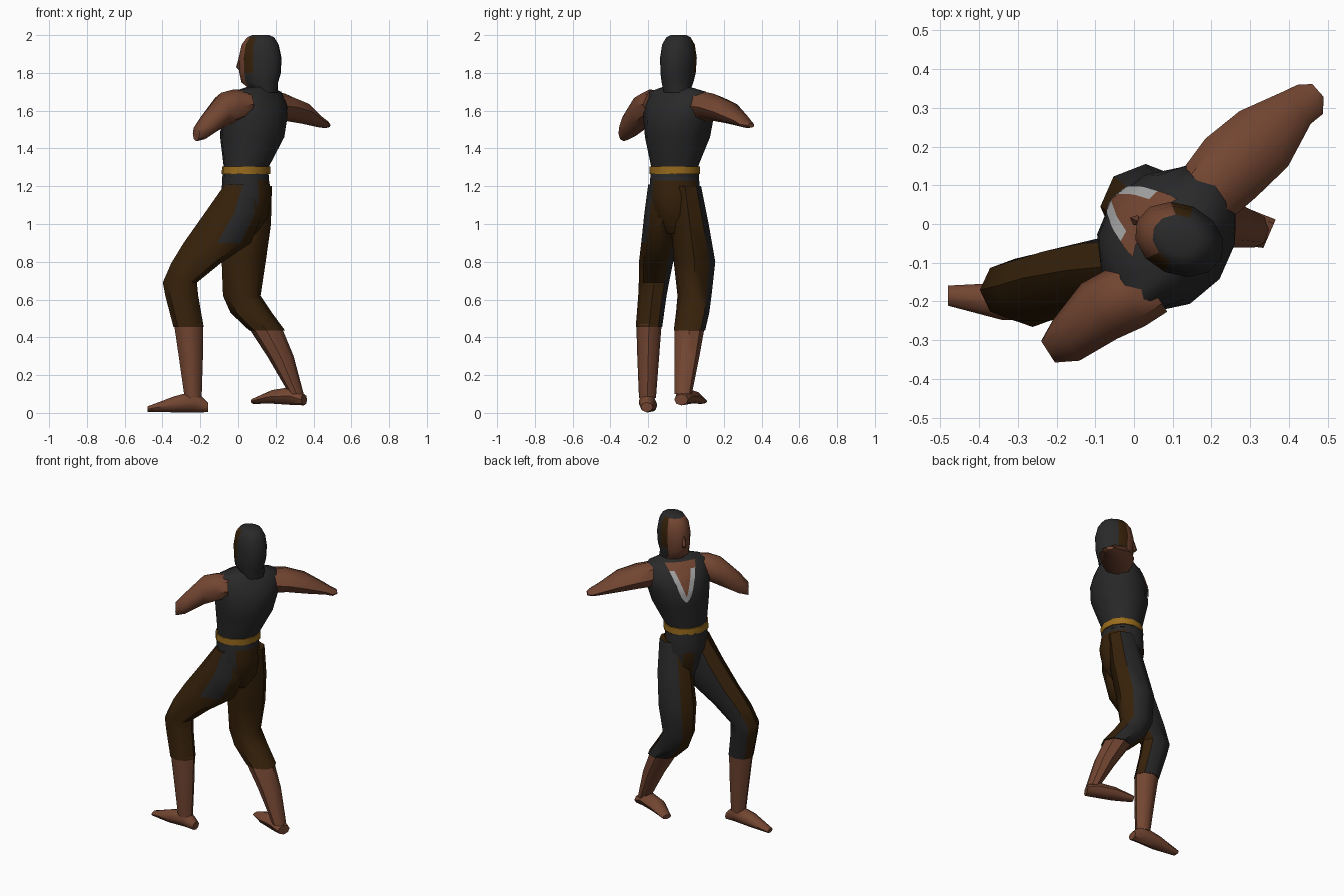
import bpy, math
from mathutils import Vector
from mathutils.bvhtree import BVHTree
import bmesh

# Flat colours
COLOURS = {
    "skin": (0.17, 0.06, 0.031),
    "black_cloth": (0.022, 0.022, 0.023),
    "brown_cloth": (0.036, 0.015, 0.003),
    "gold": (0.32, 0.15, 0.012),
    "silver": (0.36, 0.36, 0.36),
}
NAMES = list(COLOURS)
SKIN, BLACK, BROWN, GOLD, SILVER = range(5)
MATS = []
for key, rgb in COLOURS.items():
    m = bpy.data.materials.new(key)
    m.diffuse_color = (*rgb, 1)
    MATS.append(m)


def finish(name, bm, angle=45, recalc=True):
    if recalc:
        bmesh.ops.recalc_face_normals(bm, faces=bm.faces)
    me = bpy.data.meshes.new(name)
    bm.to_mesh(me)
    bm.free()
    for m in MATS:
        me.materials.append(m)
    me.shade_smooth()
    me.set_sharp_from_angle(angle=math.radians(angle))
    ob = bpy.data.objects.new(name, me)
    bpy.context.collection.objects.link(ob)
    return ob


def loft(name, rings, rule, u=(1, 0, 0), v=(0, 1, 0), n=8):
    """Skin elliptical rings (x, y, z, half_u, half_v); rule(angle, z) gives the colour."""
    u, v = Vector(u).normalized(), Vector(v).normalized()
    if not callable(rule):
        colour = rule
        rule = lambda t, z: colour
    bm = bmesh.new()
    loops = []
    for x, y, z, a, b in rings:
        loops.append([bm.verts.new(Vector((x, y, z))
                      + u * a * math.cos(2 * math.pi * k / n)
                      + v * b * math.sin(2 * math.pi * k / n)) for k in range(n)])
    for i in range(len(loops) - 1):
        zmid = (rings[i][2] + rings[i + 1][2]) / 2
        for k in range(n):
            j = (k + 1) % n
            f = bm.faces.new((loops[i][k], loops[i][j], loops[i + 1][j], loops[i + 1][k]))
            t = (360 * (k + 0.5) / n + 180) % 360 - 180
            f.material_index = rule(t, zmid)
    for ring, end in ((loops[0], rings[0]), (loops[-1], rings[-1])):
        bm.faces.new(ring).material_index = rule(180, end[2])
    return finish(name, bm)


# Torso: sleeveless top, side axis and facing axis are turned
SIDE, FACE = Vector((0.6, 0.8, 0)), Vector((-0.8, 0.6, 0))
torso = loft("torso", [
    (0.04, -0.06, 1.25, 0.13, 0.115), (0.045, -0.06, 1.31, 0.13, 0.12),
    (0.075, -0.045, 1.46, 0.175, 0.17), (0.085, -0.04, 1.56, 0.195, 0.17),
    (0.095, -0.035, 1.63, 0.21, 0.145), (0.1, -0.045, 1.70, 0.18, 0.09),
    (0.11, -0.05, 1.725, 0.08, 0.06)], BLACK, SIDE, FACE, 12)

# Belt and buckle
loft("belt", [(0.042, -0.06, 1.265, 0.138, 0.126), (0.044, -0.06, 1.305, 0.138, 0.127)],
     GOLD, SIDE, FACE, 12)


# Hips: black with brown seat and front triangle
def hip_rule(t, z):
    if z > 1.24:
        return BLACK
    return BROWN if -70 < t < 50 or (130 < t < 160 and z < 1.19) else BLACK


loft("hips", [
    (0.04, -0.06, 1.27, 0.122, 0.128), (0.04, -0.06, 1.23, 0.125, 0.13),
    (0.045, -0.06, 1.15, 0.133, 0.137), (0.045, -0.055, 1.04, 0.115, 0.12),
    (0.04, -0.045, 0.95, 0.06, 0.06)], hip_rule, n=12)


# Trouser legs: brown with a black panel
def rear_leg_rule(t, z):
    return BLACK if 60 < t < 140 else BROWN


def lead_leg_rule(t, z):
    patch = z > 0.93 and -90 < t < -45
    return BLACK if 60 < t < 140 or patch else BROWN


loft("lead_trouser_leg", [
    (0.025, -0.11, 1.21, 0.095, 0.09), (-0.02, -0.12, 1.06, 0.155, 0.1),
    (-0.11, -0.14, 0.90, 0.178, 0.097), (-0.225, -0.16, 0.79, 0.13, 0.09),
    (-0.308, -0.17, 0.69, 0.09, 0.08), (-0.298, -0.178, 0.62, 0.087, 0.075),
    (-0.262, -0.196, 0.455, 0.08, 0.07)], lead_leg_rule)
loft("rear_trouser_leg", [
    (0.09, -0.005, 1.2, 0.09, 0.085), (0.065, 0.02, 1.0, 0.11, 0.1),
    (0.03, 0.045, 0.8, 0.117, 0.11), (0.02, 0.045, 0.62, 0.1, 0.09),
    (0.07, 0.035, 0.53, 0.11, 0.088), (0.155, 0.018, 0.435, 0.095, 0.083)],
    rear_leg_rule)

# Bare calves
loft("lead_calf", [(-0.262, -0.196, 0.47, 0.077, 0.067), (-0.25, -0.2, 0.3, 0.064, 0.058),
                   (-0.238, -0.204, 0.08, 0.045, 0.045)], SKIN)
loft("rear_calf", [(0.145, 0.018, 0.45, 0.088, 0.08), (0.225, 0.005, 0.3, 0.07, 0.066),
                   (0.31, -0.015, 0.1, 0.038, 0.046)], SKIN)

# Feet
UP = (0, 0, 1)
loft("lead_foot", [
    (-0.16, -0.207, 0.03, 0.032, 0.026), (-0.225, -0.205, 0.06, 0.045, 0.058),
    (-0.34, -0.2, 0.045, 0.048, 0.042), (-0.48, -0.185, 0.02, 0.026, 0.014)],
    SKIN, (0, 1, 0), UP)
loft("rear_foot", [
    (0.35, -0.025, 0.07, 0.04, 0.03), (0.29, -0.01, 0.09, 0.048, 0.048),
    (0.18, 0.03, 0.085, 0.052, 0.036), (0.08, 0.085, 0.062, 0.03, 0.014)],
    SKIN, (0.4, 0.92, 0), UP)

# Arms, raised sideways and bent
loft("left_arm", [
    (0.19, 0.08, 1.625, 0.09, 0.078), (0.25, 0.145, 1.618, 0.1, 0.072),
    (0.335, 0.22, 1.592, 0.095, 0.06), (0.42, 0.3, 1.545, 0.055, 0.032),
    (0.455, 0.322, 1.528, 0.05, 0.02), (0.475, 0.345, 1.522, 0.022, 0.012)],
    SKIN, (0.66, -0.75, 0), UP)
loft("right_arm", [
    (0.04, -0.155, 1.635, 0.085, 0.07), (-0.02, -0.19, 1.625, 0.088, 0.088),
    (-0.09, -0.225, 1.60, 0.085, 0.095), (-0.175, -0.3, 1.517, 0.063, 0.068),
    (-0.222, -0.33, 1.48, 0.033, 0.042)],
    SKIN, (0.54, -0.84, 0), UP)

# Neck and head: face skin at the front, brown fringe, black hair behind
LOOK, EAR = Vector((-0.914, 0.406, 0)), Vector((-0.406, -0.914, 0))
loft("neck", [(0.1, -0.045, 1.69, 0.06, 0.06), (0.11, -0.042, 1.79, 0.055, 0.055)], SKIN)


def head_rule(t, z):
    if abs(t) < 60 and z < 1.97:
        return SKIN
    return BROWN if abs(t) < 80 and 1.8 < z < 1.99 else BLACK


loft("head", [
    (0.15, -0.05, 1.695, 0.06, 0.07), (0.115, -0.045, 1.75, 0.103, 0.08),
    (0.117, -0.042, 1.80, 0.117, 0.088), (0.117, -0.04, 1.88, 0.12, 0.092),
    (0.117, -0.04, 1.95, 0.103, 0.083), (0.12, -0.04, 1.988, 0.075, 0.062),
    (0.12, -0.04, 2.0, 0.045, 0.04)], head_rule, LOOK, EAR, 12)
loft("nose", [(0.012, 0.006, 1.89, 0.006, 0.006), (0.004, 0.01, 1.83, 0.016, 0.014),
              (0.012, 0.006, 1.815, 0.01, 0.01)], SKIN, LOOK, EAR, 4)

# Open neckline: skin V edged by a silver band, laid onto the chest
tree = BVHTree.FromPolygons([v.co for v in torso.data.vertices],
                            [p.vertices for p in torso.data.polygons])
bm = bmesh.new()
rows = []
for i in range(13):
    z = 1.71 - i * 0.018
    w = 0.062 * max(0, 1 - i / 10)
    band = 0.032 if i < 11 else 0.032 * (12.3 - i) / 2
    row = []
    for s in (-w - band, -w - 0.001, 0, w + 0.001, w + band):
        start = Vector((0.1, -0.045, z)) + SIDE * s + FACE * 0.6
        hit, normal, _, _ = tree.ray_cast(start, -FACE)
        row.append(bm.verts.new(hit + FACE * 0.007 + Vector((0, 0, 0.003))))
    rows.append(row)
for i, (p, q) in enumerate(zip(rows, rows[1:])):
    for k in range(4):
        f = bm.faces.new((p[k], q[k], q[k + 1], p[k + 1]))
        outer = k in (0, 3)
        f.material_index = SILVER if (outer and i > 1) or i >= 10 else SKIN
        f.normal_update()
        if f.normal.dot(FACE) < 0:
            f.normal_flip()
finish("neckline", bm, recalc=False)
